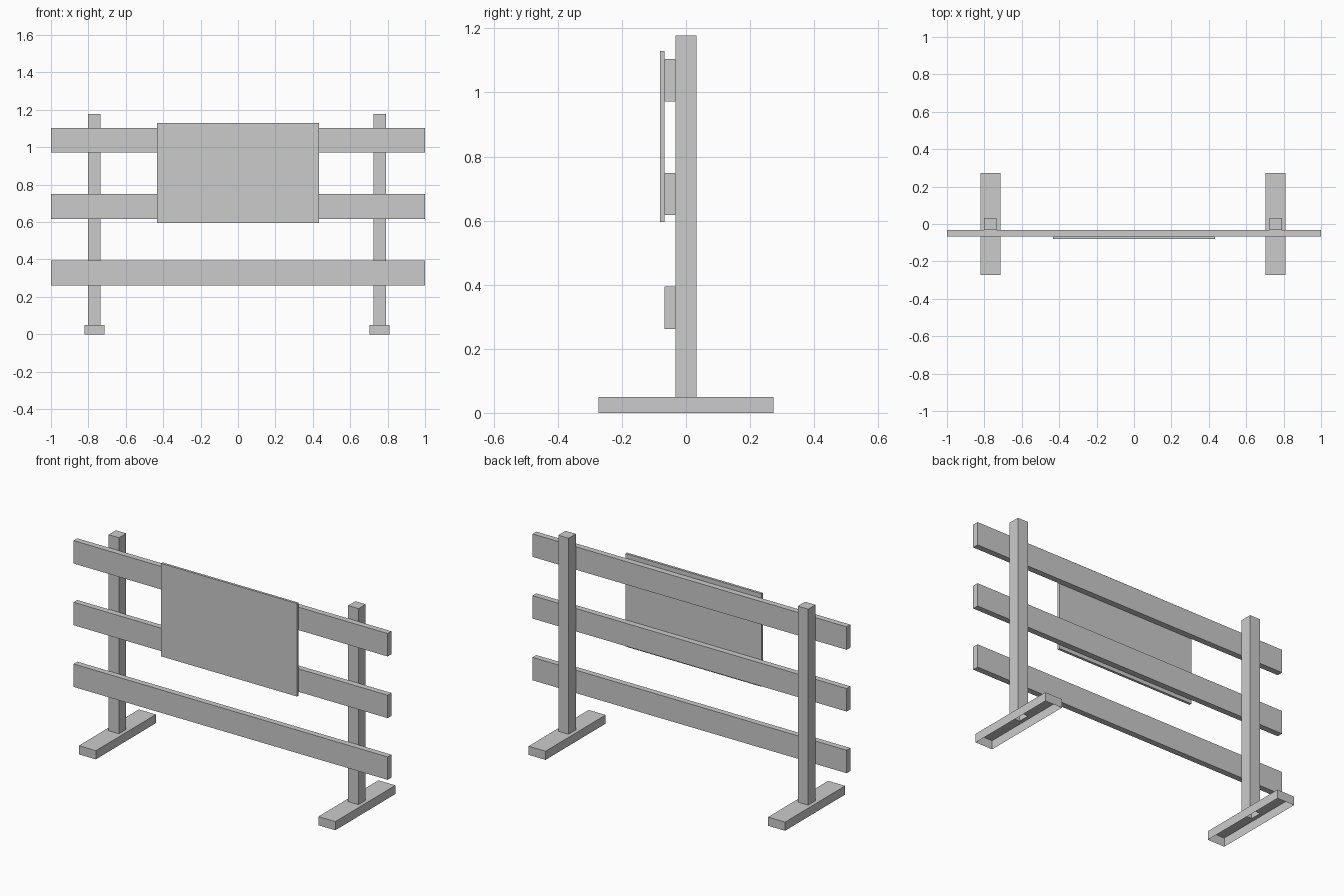
import bpy, bmesh

if "Cube" in bpy.data.objects:
    bpy.data.objects.remove(bpy.data.objects["Cube"])


def finish(name, bm):
    bmesh.ops.recalc_face_normals(bm, faces=bm.faces[:])
    mesh = bpy.data.meshes.new(name)
    bm.to_mesh(mesh)
    bm.free()
    obj = bpy.data.objects.new(name, mesh)
    bpy.context.collection.objects.link(obj)
    return obj


def box_mesh(lo, hi):
    bm = bmesh.new()
    bmesh.ops.create_cube(bm, size=1)
    for v in bm.verts:
        v.co = [(a + b) / 2 + c * (b - a) for a, b, c in zip(lo, hi, v.co)]
    return bm


# One-piece stand: hollow foot, open underneath, with the post drawn up from its top
def stand(name, x):
    foot_w, foot_l, foot_h = 0.054, 0.273, 0.05
    post_half, post_top = 0.033, 1.178
    bm = box_mesh((x - foot_w, -foot_l, 0), (x + foot_w, foot_l, foot_h))
    bm.normal_update()
    bottom = [f for f in bm.faces if f.normal.z < -0.9]
    top = next(f for f in bm.faces if f.normal.z > 0.9)
    bmesh.ops.delete(bm, geom=bottom, context='FACES_ONLY')
    # inset the post outline into the foot top, then extrude it
    bmesh.ops.inset_individual(bm, faces=[top], thickness=0.01)
    for v in top.verts:
        v.co.x = x + (post_half if v.co.x > x else -post_half)
        v.co.y = post_half if v.co.y > 0 else -post_half
    cap = bmesh.ops.extrude_discrete_faces(bm, faces=[top])['faces'][0]
    for v in cap.verts:
        v.co.z = post_top
    return finish(name, bm)


stand("left_stand", -0.768)
stand("right_stand", 0.757)

# Three horizontal boards on the front of the posts
for name, z in (("lower_board", 0.262), ("middle_board", 0.617), ("upper_board", 0.972)):
    finish(name, box_mesh((-1, -0.067, z), (1, -0.033, z + 0.132)))

# Sign panel across the upper two boards
finish("sign_panel", box_mesh((-0.433, -0.081, 0.595), (0.433, -0.067, 1.13)))
